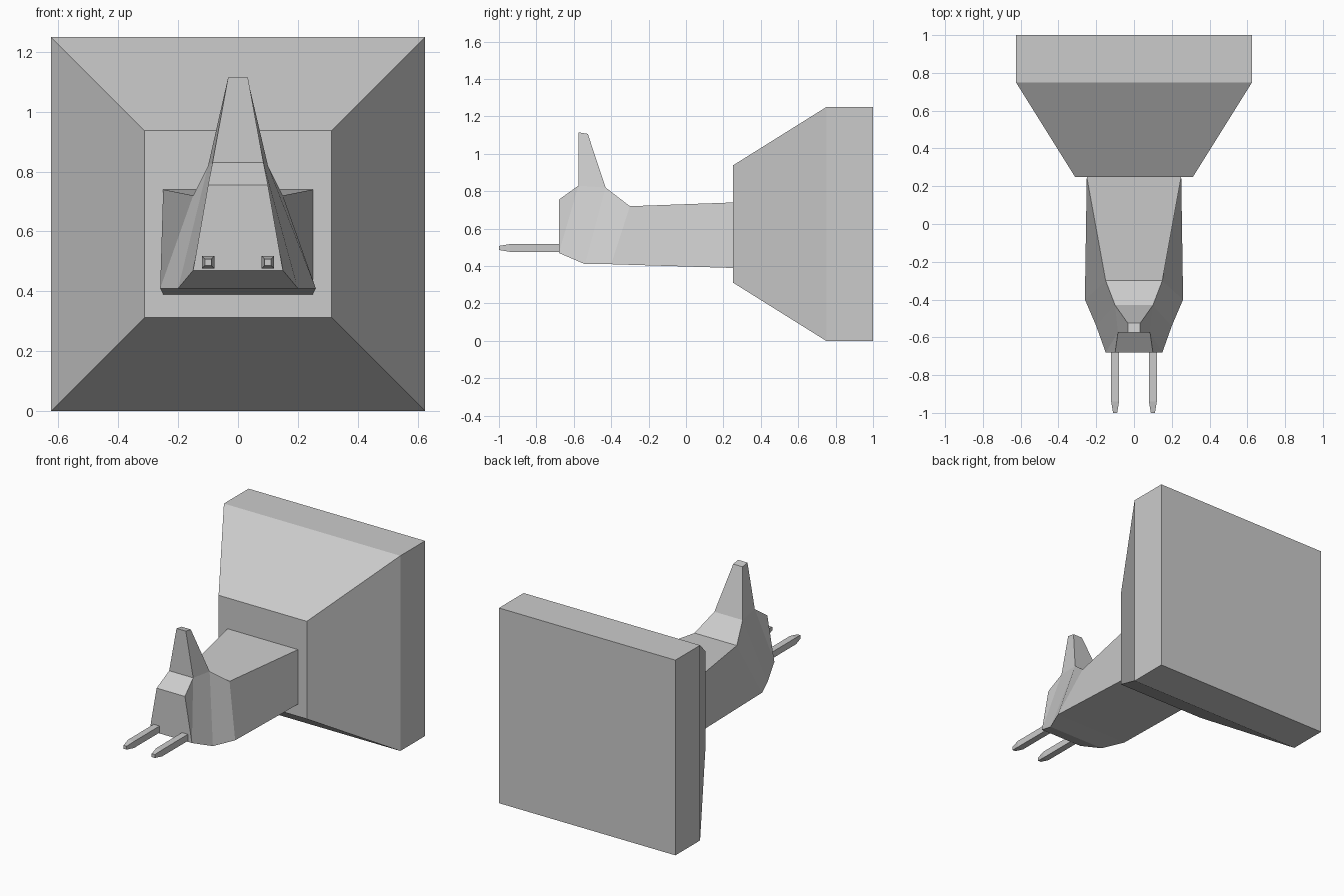
import bpy
import bmesh

if "Cube" in bpy.data.objects:
    bpy.data.objects.remove(bpy.data.objects["Cube"], do_unlink=True)

# One plain grey for every part
GREY = (0.6, 0.6, 0.6, 1)
grey = bpy.data.materials.new("plain grey")
grey.use_nodes = True
grey.diffuse_color = GREY
grey.node_tree.nodes["Principled BSDF"].inputs["Base Color"].default_value = GREY


def loft(name, rings):
    """Skin a list of four-point rings, capping both ends."""
    bm = bmesh.new()
    loops = [[bm.verts.new(p) for p in ring] for ring in rings]
    for a, b in zip(loops, loops[1:]):
        for i in range(4):
            j = (i + 1) % 4
            bm.faces.new((a[i], a[j], b[j], b[i]))
    bm.faces.new(loops[0])
    bm.faces.new(loops[-1])
    bmesh.ops.remove_doubles(bm, verts=bm.verts[:], dist=0.0001)
    bmesh.ops.recalc_face_normals(bm, faces=bm.faces[:])
    mesh = bpy.data.meshes.new(name)
    bm.to_mesh(mesh)
    bm.free()
    mesh.materials.append(grey)
    obj = bpy.data.objects.new(name, mesh)
    bpy.context.collection.objects.link(obj)
    return obj


def mirrored(first, second):
    """Symmetric ring from two points on the left side."""
    (x1, y1, z1), (x2, y2, z2) = first, second
    return [(-x1, y1, z1), (x1, y1, z1), (x2, y2, z2), (-x2, y2, z2)]


def square(x, y, z, half):
    return [(x + sx * half, y, z + sz * half)
            for sx, sz in ((-1, -1), (1, -1), (1, 1), (-1, 1))]


# Square back block tapering forward
loft("back_block", [square(0, y, 0.625, h)
                    for y, h in ((1, 0.625), (0.75, 0.625), (0.25, 0.3125))])

# Body with its faceted nose: lower and upper corner of each section
crest_front = (0.085, -0.575, 0.83)
crest_back = (0.1, -0.43, 0.82)
chin = (0.15, -0.68, 0.47)
loft("body", [mirrored(low, high) for low, high in (
    ((0.25, 0.25, 0.39), (0.25, 0.25, 0.74)),
    ((0.26, -0.4, 0.41), (0.15, -0.3, 0.72)),
    ((0.2, -0.54, 0.41), crest_back),
    (chin, crest_front),
    (chin, (0.1, -0.68, 0.755)))])

# Tapered fin on top
loft("top_fin", [mirrored(crest_front, crest_back),
                 mirrored((0.033, -0.575, 1.115), (0.033, -0.525, 1.107))])

# Pair of prongs with tapered tips
for side, x in (("left", 0.1), ("right", -0.1)):
    loft(side + "_prong", [square(x, y, 0.497, h)
                           for y, h in ((-0.66, 0.021), (-0.94, 0.021), (-1, 0.011))])
